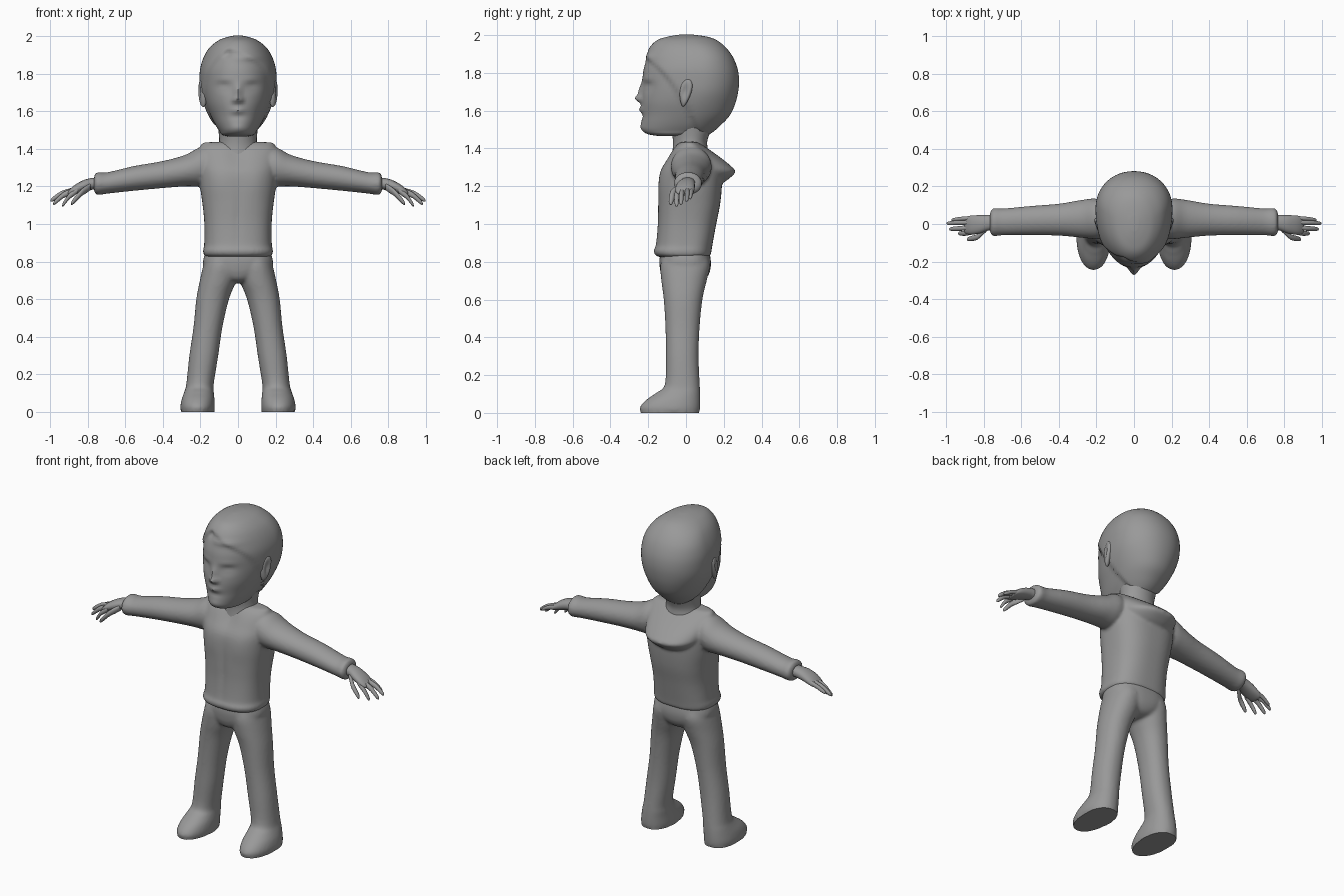
import bpy, bmesh, math
from mathutils import Vector

grey = bpy.data.materials.new("plain grey")
grey.diffuse_color = (0.32, 0.32, 0.32, 1)


def spline(rings, steps):
    """Catmull-Rom refinement of a list of ring tuples."""
    out = []
    for i in range(len(rings) - 1):
        a, b = rings[max(i - 1, 0)], rings[i]
        c, d = rings[i + 1], rings[min(i + 2, len(rings) - 1)]
        for k in range(steps):
            t = k / steps
            out.append([0.5 * (2 * q + (r - p) * t + (2 * p - 5 * q + 4 * r - s) * t * t
                               + (3 * q - p - 3 * r + s) * t ** 3)
                        for p, q, r, s in zip(a, b, c, d)])
    out.append(list(rings[-1]))
    return out


def finish(name, bm, mirror=False, sharp=50):
    bmesh.ops.recalc_face_normals(bm, faces=bm.faces)
    me = bpy.data.meshes.new(name)
    bm.to_mesh(me)
    bm.free()
    for p in me.polygons:
        p.use_smooth = True
    me.set_sharp_from_angle(angle=math.radians(sharp))
    me.materials.append(grey)
    ob = bpy.data.objects.new(name, me)
    bpy.context.collection.objects.link(ob)
    if mirror:
        ob.modifiers.new("Mirror", 'MIRROR')
    return ob


def loft(rings, n=32, power=2.0, steps=4, axis='z'):
    """Ring: position, half width, front y, back y, y of widest point, centre offset."""
    bm = bmesh.new()
    rows = []
    for s, w, f, b, m, c in spline(rings, steps):
        row = []
        for i in range(n):
            a = 2 * math.pi * i / n
            u = math.copysign(abs(math.cos(a)) ** (2 / power), math.cos(a))
            v = math.copysign(abs(math.sin(a)) ** (2 / power), math.sin(a))
            x, y = c + w * u, m + v * ((b - m) if v > 0 else (m - f))
            row.append(bm.verts.new((x, y, s) if axis == 'z' else (s, y, x)))
        rows.append(row)
    for r0, r1 in zip(rows, rows[1:]):
        for i in range(n):
            j = (i + 1) % n
            bm.faces.new((r0[i], r0[j], r1[j], r1[i]))
    bm.faces.new(rows[0][::-1])
    bm.faces.new(rows[-1])
    bmesh.ops.recalc_face_normals(bm, faces=bm.faces)
    return bm


def fuse(name, parts, smooth):
    """Blend overlapping parts (bmesh, mirrored?) into one soft skin."""
    bm = bmesh.new()
    for part, mirrored in parts:
        me = bpy.data.meshes.new("part")
        part.to_mesh(me)
        part.free()
        bm.from_mesh(me)
        if mirrored:
            for v in me.vertices:
                v.co.x = -v.co.x
            me.flip_normals()
            bm.from_mesh(me)
        bpy.data.meshes.remove(me)
    ob = finish(name, bm)
    rm = ob.modifiers.new("Remesh", 'REMESH')
    rm.mode, rm.voxel_size = 'VOXEL', 0.009
    sm = ob.modifiers.new("Smooth", 'SMOOTH')
    sm.factor, sm.iterations = 0.5, smooth
    me = bpy.data.meshes.new_from_object(ob.evaluated_get(bpy.context.evaluated_depsgraph_get()))
    ob.modifiers.clear()
    ob.data = me
    for v in me.vertices:
        if v.co.z < .008:
            v.co.z = 0       # flat soles
    for p in me.polygons:
        p.use_smooth = True
    me.set_sharp_from_angle(angle=math.radians(50))
    me.materials.clear()
    me.materials.append(grey)


def bump(bm, x, z, rx, rz, dy):
    """Push the front surface in or out around a point."""
    for v in bm.verts:
        if v.co.y < 0:
            v.co.y += dy * math.exp(-((v.co.x - x) / rx) ** 2 - ((v.co.z - z) / rz) ** 2)


# Head with hair mass and face
bm = loft([(1.465, .05, -.14, .06, -.04, 0), (1.475, .085, -.20, .10, -.05, 0),
           (1.495, .10, -.230, .135, -.03, 0), (1.53, .122, -.235, .175, 0, 0),
           (1.58, .147, -.233, .222, .03, 0), (1.64, .172, -.236, .250, .05, 0),
           (1.70, .188, -.232, .265, .07, 0), (1.76, .193, -.23, .270, .08, 0),
           (1.82, .191, -.224, .262, .08, 0), (1.88, .174, -.205, .238, .08, 0),
           (1.93, .144, -.182, .200, .06, 0), (1.965, .102, -.145, .155, .03, 0),
           (1.982, .062, -.09, .105, .02, 0), (1.991, .022, -.035, .04, .01, 0)],
          n=96, power=2.1, steps=5)
bm.normal_update()
moves = []
for v in bm.verts:
    u = max(v.co.y + .2, 0)
    side = abs(v.co.x + .05)
    line = 1.925 - .6 * u - 3 * u * u - .5 * min(side, .14)
    t = min(max((v.co.z - line) / .025, 0), 1)
    moves.append(v.normal * (.011 * t * t * (3 - 2 * t)))
for v, m in zip(bm.verts, moves):
    v.co += m
for s in (-1, 1):
    bump(bm, s * .075, 1.730, .038, .026, .014)    # eye sockets
    bump(bm, s * .075, 1.722, .026, .012, -.005)   # eyelids
    bump(bm, s * .075, 1.768, .045, .014, -.004)   # brows
    bump(bm, s * .020, 1.658, .012, .014, -.014)   # nostrils
bump(bm, 0, 1.70, .018, .042, -.020)               # nose bridge
bump(bm, 0, 1.664, .018, .018, -.026)              # nose tip
bump(bm, 0, 1.605, .036, .015, -.014)              # lips
bump(bm, 0, 1.57, .040, .012, .005)                # hollow above chin
bump(bm, 0, 1.515, .040, .020, -.006)              # chin
bump(bm, .05, 1.885, .070, .018, -.012)            # swept fringe
bump(bm, -.055, 1.905, .020, .020, .012)           # parting
finish("head", bm)

# Ears
bm = bmesh.new()
bmesh.ops.create_uvsphere(bm, u_segments=24, v_segments=16, radius=1)
for v in bm.verts:
    x, y, z = v.co
    dent = .016 * math.exp(-((y + .1) / .45) ** 2 - ((z - .1) / .5) ** 2) if x > 0 else 0
    wide = .031 + .011 * z
    v.co = Vector((.190 + .022 * x - dent + .007 * y + .005 * z, -.003 + wide * y + .012 * z, 1.695 + .073 * z))
finish("ear", bm, True)

# Neck
finish("neck", loft([(1.33, .13, -.08, .13, .03, 0), (1.40, .108, -.07, .115, .03, 0),
                     (1.45, .10, -.07, .115, .03, 0), (1.53, .108, -.08, .15, .03, 0)]))

# Jacket body with hem, open collar and front seam
body = loft([(.825, .165, -.14, .11, -.01, 0), (.835, .182, -.163, .13, -.01, 0),
             (.86, .186, -.172, .135, -.01, 0), (.89, .180, -.16, .14, 0, 0),
             (1.0, .179, -.15, .16, 0, 0), (1.1, .188, -.148, .18, .01, 0),
             (1.2, .202, -.145, .19, .02, 0), (1.28, .208, -.135, .19, .02, 0),
             (1.34, .209, -.105, .165, .02, 0), (1.39, .206, -.075, .12, .02, 0),
             (1.42, .188, -.05, .085, .02, 0), (1.434, .14, -.03, .06, .02, 0)],
            n=64, power=2.6)
bump(body, 0, 1.37, .05, .06, .014)
bump(body, 0, 1.05, .010, .18, .005)
for s in (-1, 1):
    bump(body, s * .10, 1.22, .06, .08, -.006)

# Hood lying on the back
hood = loft([(1.215, .10, .02, .19, .06, 0), (1.235, .145, .0, .222, .06, 0),
             (1.275, .175, -.02, .262, .06, 0), (1.305, .19, -.03, .240, .05, 0),
             (1.35, .20, -.04, .185, .04, 0), (1.40, .203, -.045, .115, .03, 0),
             (1.430, .19, -.035, .07, .02, 0), (1.436, .14, -.02, .05, .02, 0)],
            n=48, power=2.3)

# Sleeves with cuffs
sleeve = loft([(.12, .09, -.07, .11, .02, 1.315), (.20, .104, -.08, .135, .03, 1.305),
               (.28, .084, -.073, .128, .03, 1.284), (.40, .072, -.062, .108, .025, 1.263),
               (.55, .066, -.06, .096, .02, 1.243), (.69, .057, -.06, .083, .015, 1.219),
               (.735, .060, -.064, .085, .012, 1.215), (.755, .058, -.062, .080, .01, 1.215),
               (.765, .042, -.045, .062, .01, 1.215)], axis='x')
fuse("jacket", [(body, False), (hood, False), (sleeve, True)], 5)

# Palm
finish("palm", loft([(.74, .032, -.03, .05, .01, 1.216), (.78, .031, -.036, .048, .008, 1.213),
                     (.82, .031, -.050, .047, .002, 1.203), (.865, .026, -.056, .045, -.005, 1.184),
                     (.895, .017, -.050, .038, -.005, 1.168), (.905, .006, -.035, .025, -.005, 1.164)],
                    n=24, power=2.2, axis='x'), True)


# Fingers and thumb
def finger(name, base, mid, tip, r):
    a, b, c = Vector(base), Vector(mid), Vector(tip)
    pts = [(a, r), (a.lerp(b, .5), r), (b, r * .95), (b.lerp(c, .6), r * .85),
           (b.lerp(c, .92), r * .6), (c, r * .15)]
    finish(name, loft([(p.x, q * 1.25, p.y - q, p.y + q, p.y, p.z) for p, q in pts],
                      n=12, steps=2, axis='x'), True)


finger("index_finger", (.855, -.042, 1.180), (.90, -.050, 1.145), (.935, -.050, 1.098), .0135)
finger("middle_finger", (.865, -.018, 1.180), (.93, -.024, 1.153), (.983, -.027, 1.108), .0135)
finger("ring_finger", (.865, .008, 1.182), (.94, .007, 1.160), (.997, .003, 1.125), .013)
finger("little_finger", (.855, .031, 1.184), (.92, .028, 1.165), (.972, .022, 1.137), .011)
finger("thumb", (.785, -.025, 1.200), (.835, -.070, 1.165), (.888, -.082, 1.108), .016)

# Trousers: seat blended with legs that run into the shoes
seat = loft([(.685, .03, -.05, .05, 0, 0), (.70, .07, -.11, .095, 0, 0),
             (.735, .14, -.132, .122, 0, 0), (.78, .183, -.140, .132, 0, 0),
             (.82, .183, -.140, .13, 0, 0), (.87, .165, -.13, .12, 0, 0)], n=48, power=2.5)
leg = loft([(0, .090, -.240, .072, -.06, .215), (.03, .092, -.245, .075, -.06, .215),
            (.07, .087, -.210, .076, -.05, .212), (.11, .078, -.152, .075, -.02, .207),
            (.15, .073, -.112, .073, -.015, .202), (.30, .077, -.107, .067, -.02, .182),
            (.45, .077, -.109, .072, -.02, .160), (.60, .087, -.118, .087, -.015, .135),
            (.70, .097, -.131, .110, -.01, .106), (.78, .094, -.136, .127, 0, .091),
            (.84, .085, -.12, .11, 0, .085)], power=2.15)
fuse("trousers", [(seat, False), (leg, True)], 8)
